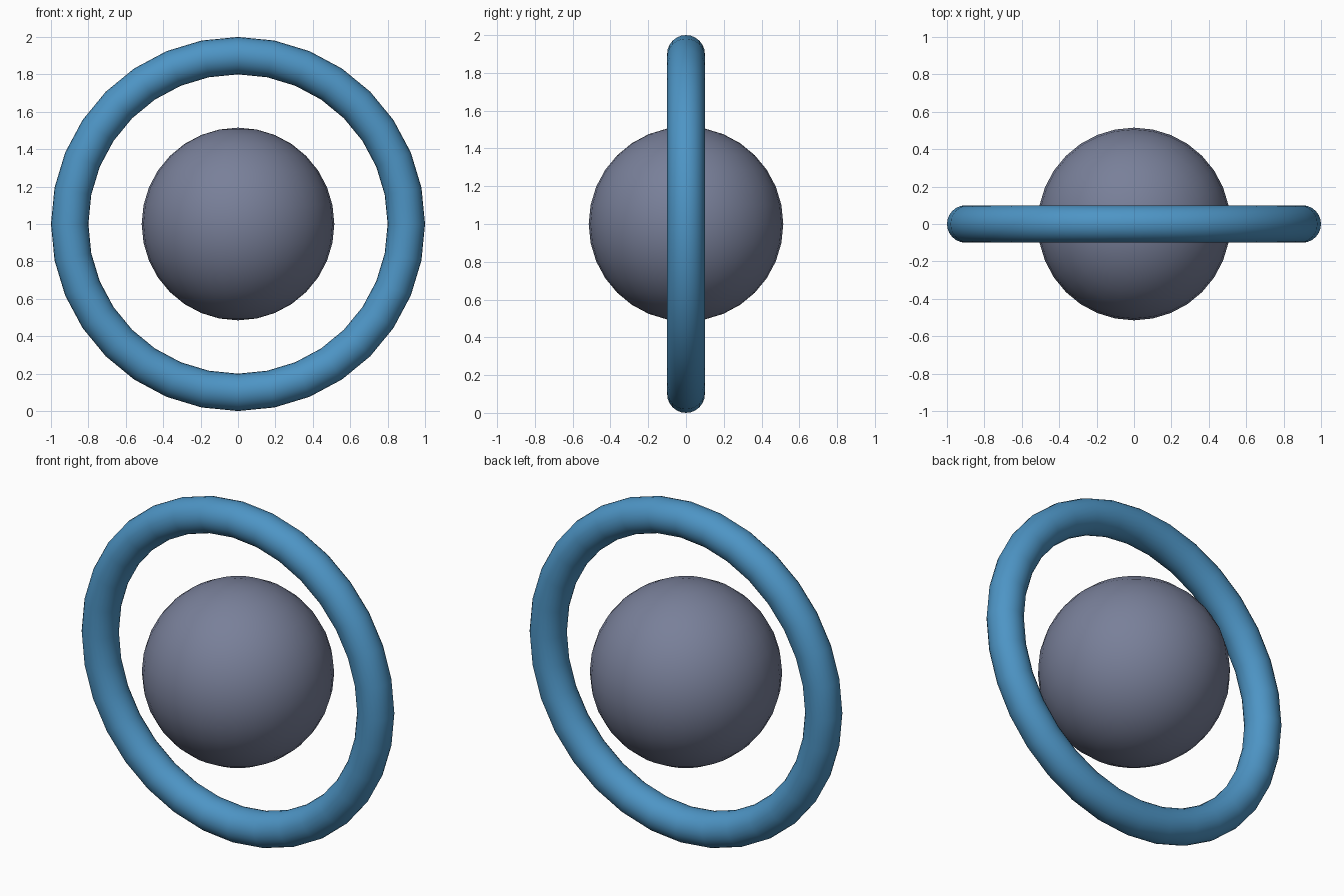
import bpy
import math

if "Cube" in bpy.data.objects:
    bpy.data.objects.remove(bpy.data.objects["Cube"])


def material(name, rgb):
    m = bpy.data.materials.new(name)
    m.diffuse_color = (*rgb, 1.0)
    m.use_nodes = True
    m.node_tree.nodes["Principled BSDF"].inputs["Base Color"].default_value = m.diffuse_color
    return m


def finish(name, mat):
    ob = bpy.context.object
    ob.name = name
    ob.data.materials.append(mat)
    bpy.ops.object.shade_smooth()
    return ob


blue = material("blue", (0.075, 0.30, 0.56))
slate = material("slate grey", (0.19, 0.215, 0.32))

# upright ring, standing in the xz plane
bpy.ops.mesh.primitive_torus_add(major_radius=0.9, minor_radius=0.1,
                                 major_segments=32, minor_segments=24,
                                 location=(0, 0, 1),
                                 rotation=(math.pi / 2, 0, 0))
finish("ring", blue)

# ball floating at the centre of the ring
bpy.ops.mesh.primitive_uv_sphere_add(radius=0.515, segments=32, ring_count=16,
                                     location=(0, 0, 1))
finish("ball", slate)
